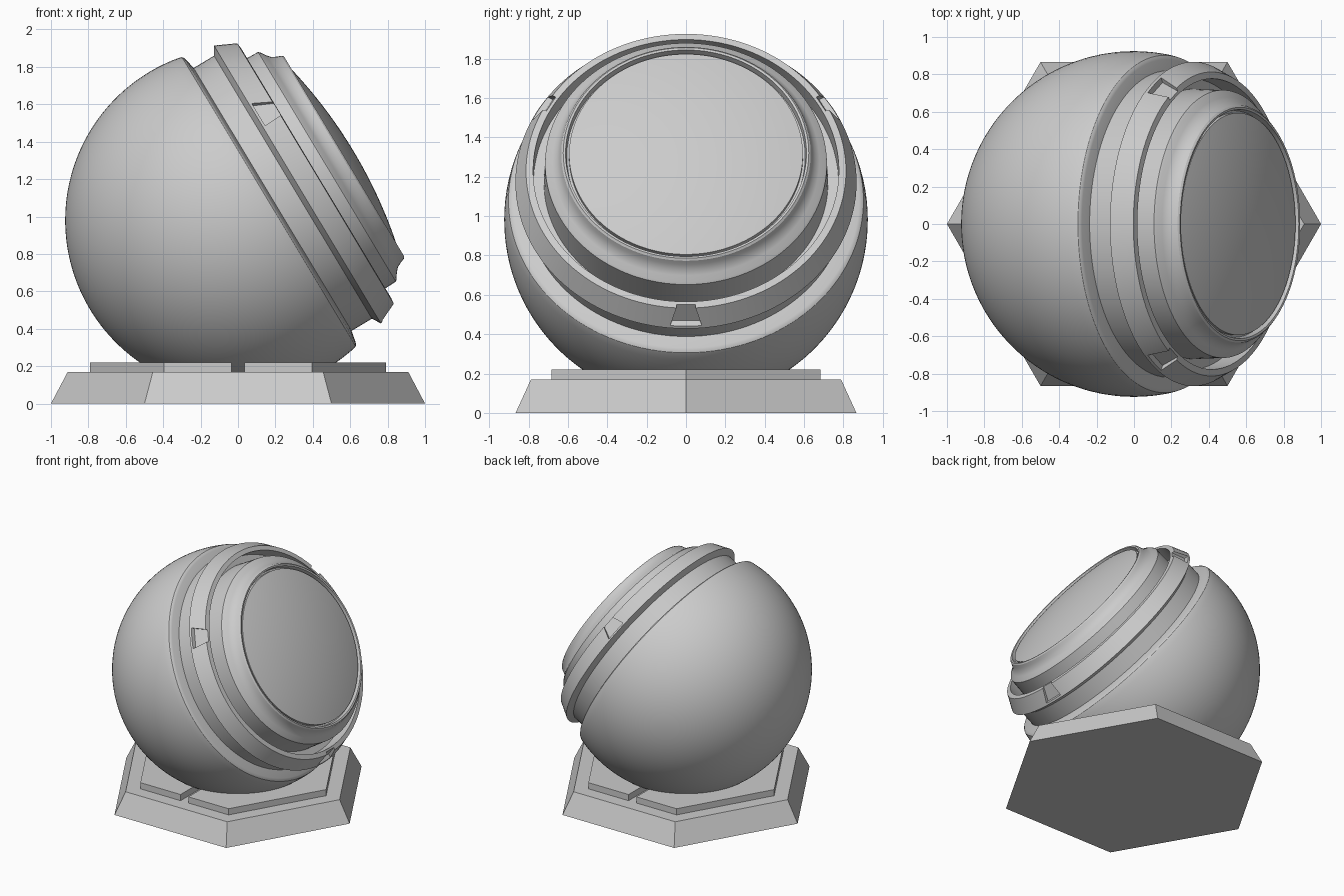
import bpy, bmesh
from math import sin, cos, pi, radians, asin, sqrt
from mathutils import Matrix, Vector

if "Cube" in bpy.data.objects:
    bpy.data.objects.remove(bpy.data.objects["Cube"])

# The ball's axis leans towards +x; local z runs along that axis
TILT = Matrix.Translation((0, 0, 0.98)) @ Matrix.Rotation(radians(59), 4, 'Y')
R = 0.924
STEPS = 128


def add_object(name, bm, matrix=Matrix()):
    mesh = bpy.data.meshes.new(name)
    bm.to_mesh(mesh)
    bm.free()
    ob = bpy.data.objects.new(name, mesh)
    ob.matrix_world = matrix
    bpy.context.collection.objects.link(ob)
    return ob


def smooth(ob, angle=25):
    ob.data.shade_smooth()
    ob.data.set_sharp_from_angle(angle=radians(angle))


def lathe(name, profile, closed=False):
    """Revolve (height, radius) points around the tilted axis."""
    bm = bmesh.new()
    rows = [[bm.verts.new((r * cos(2 * pi * j / STEPS), r * sin(2 * pi * j / STEPS), t))
             for j in range(STEPS)] for t, r in profile]
    pairs = list(zip(rows, rows[1:]))
    if closed:
        pairs.append((rows[-1], rows[0]))
    for a, b in pairs:
        for j in range(STEPS):
            k = (j + 1) % STEPS
            bm.faces.new((a[j], a[k], b[k], b[j]))
    bmesh.ops.remove_doubles(bm, verts=bm.verts, dist=1e-5)
    ob = add_object(name, bm, TILT)
    smooth(ob)
    return ob


def hull(name, points, matrix=Matrix()):
    bm = bmesh.new()
    for p in points:
        bm.verts.new(p)
    res = bmesh.ops.convex_hull(bm, input=bm.verts)
    bmesh.ops.dissolve_limit(bm, angle_limit=0.01, verts=bm.verts, edges=bm.edges)
    bmesh.ops.recalc_face_normals(bm, faces=bm.faces)
    return add_object(name, bm, matrix)


def hexagon(radius, z):
    return [Vector((radius * cos(i * pi / 3), radius * sin(i * pi / 3), z)) for i in range(6)]


# Base: tapered hexagonal block
hull("base", hexagon(1.0, 0) + hexagon(0.91, 0.17))

# Two half plates on top, parted by a slit along y
half_gap, plate_r = 0.035, 0.79
for side, name in ((-1, "base_plate_left"), (1, "base_plate_right")):
    pts = []
    for z in (0.165, 0.22):
        pts += [p for p in hexagon(plate_r, z) if p.x * side > 0]
        pts += [Vector((side * half_gap, s * plate_r * sin(pi / 3), z)) for s in (-1, 1)]
    hull(name, pts)

# Ball shell with a rounded rim
end = asin(0.175 / R)
shell = []
for i in range(49):
    a = -pi / 2 + (end + pi / 2) * i / 48
    shell.append((R * sin(a), max(R * cos(a), 0)))
shell += [(0.192, 0.902), (0.200, 0.892), (0.204, 0.88), (0.216, 0.82)]
lathe("ball_shell", shell)

# Collar ring: groove neck plus raised band
ring = lathe("collar_ring", [(0.21, 0.82), (0.343, 0.82), (0.371, 0.867), (0.484, 0.813),
                             (0.488, 0.777), (0.365, 0.775), (0.21, 0.775)], closed=True)

# Three trapezoid notches in the collar
for i in range(3):
    pts = [(r, s * w, t) for t, w, floor in ((0.385, 0.08, 0.827), (0.51, 0.04, 0.784))
           for r in (floor, 0.95) for s in (-1, 1)]
    cutter = hull("notch_cutter", pts, TILT @ Matrix.Rotation(i * 2 * pi / 3, 4, 'Z'))
    cutter.hide_render = True
    mod = ring.modifiers.new("notch", 'BOOLEAN')
    mod.operation, mod.solver, mod.object = 'DIFFERENCE', 'EXACT', cutter
    bpy.context.view_layer.objects.active = ring
    bpy.ops.object.modifier_apply(modifier=mod.name)
    bpy.data.objects.remove(cutter)
smooth(ring)

# Front housing: gap floor, wall, concave shoulder, lip and lens groove
lathe("front_housing", [(0.37, 0.78), (0.37, 0.722), (0.555, 0.716), (0.565, 0.706),
                        (0.583, 0.678), (0.603, 0.656), (0.63, 0.642), (0.653, 0.634),
                        (0.662, 0.624), (0.660, 0.612), (0.625, 0.606), (0.625, 0.59)])

# Slightly domed front disc
edge_r, rise, edge_t = 0.594, 0.07, 0.65
dome_r = (edge_r ** 2 + rise ** 2) / (2 * rise)
disc = [(0.62, edge_r)]
for i in range(17):
    r = edge_r * (1 - i / 16)
    disc.append((edge_t + rise - dome_r + sqrt(dome_r ** 2 - r * r), r))
lathe("front_disc", disc)
